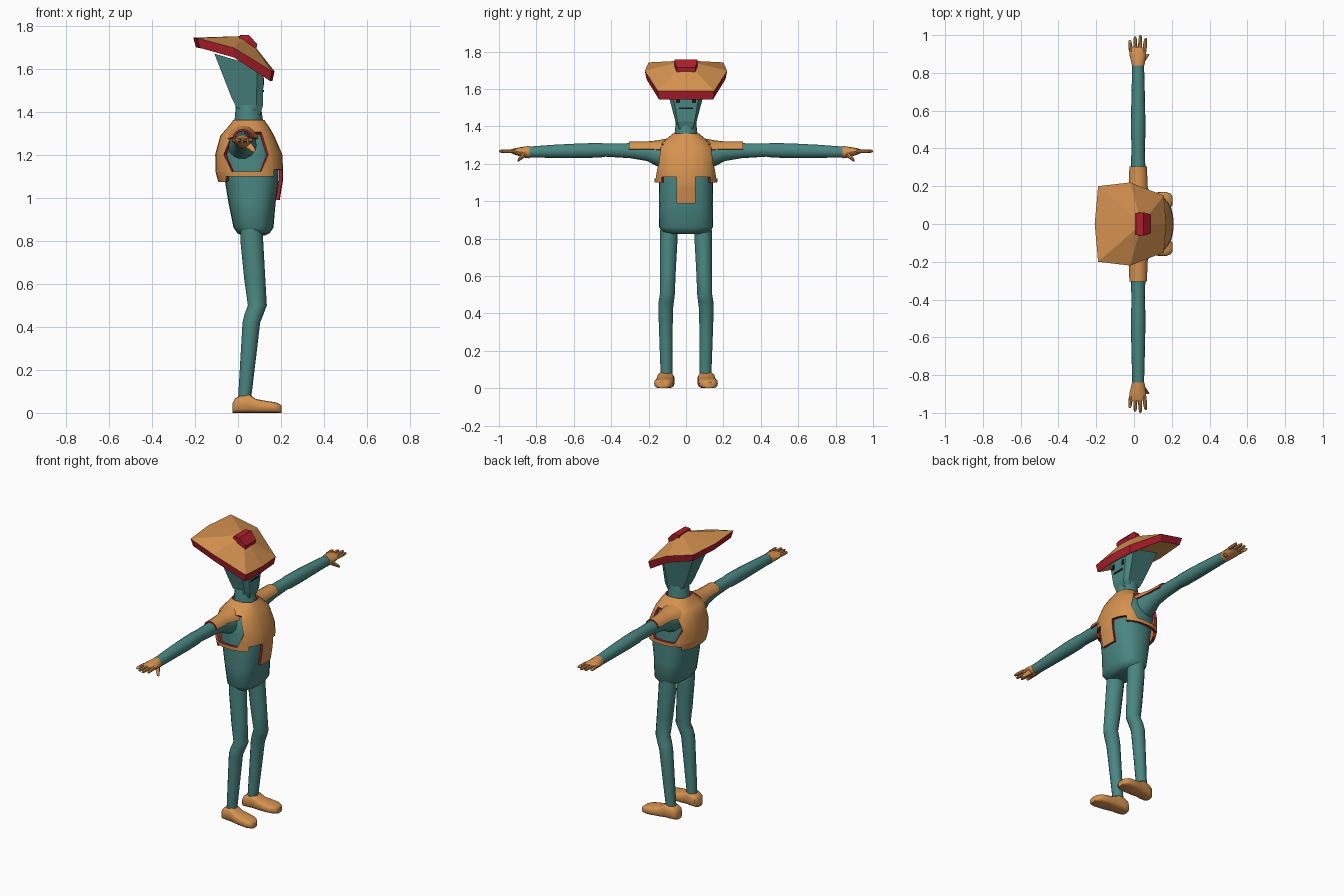
import bpy, bmesh, math
from mathutils import Vector

if "Cube" in bpy.data.objects:
    bpy.data.objects.remove(bpy.data.objects["Cube"])


def material(name, rgb):
    m = bpy.data.materials.new(name)
    m.diffuse_color = (*rgb, 1)
    m.use_nodes = True
    m.node_tree.nodes["Principled BSDF"].inputs["Base Color"].default_value = m.diffuse_color
    return m


TEAL = material("teal", (0.068, 0.24, 0.22))
ORANGE = material("orange", (0.67, 0.29, 0.08))
RED = material("red", (0.42, 0.013, 0.025))
BLACK = material("black", (0.008, 0.008, 0.01))


def finish(name, bm, mats, angle=40, shell=0):
    """Turn a bmesh into an object; shell gives it thickness with a red rim."""
    if not shell:
        bmesh.ops.recalc_face_normals(bm, faces=bm.faces)
    me = bpy.data.meshes.new(name)
    bm.to_mesh(me)
    bm.free()
    for m in mats:
        me.materials.append(m)
    ob = bpy.data.objects.new(name, me)
    bpy.context.collection.objects.link(ob)
    bpy.ops.object.select_all(action='DESELECT')
    ob.select_set(True)
    bpy.context.view_layer.objects.active = ob
    if shell:
        mod = ob.modifiers.new("thickness", 'SOLIDIFY')
        mod.thickness, mod.offset, mod.material_offset_rim = shell, 0, 1
        bpy.ops.object.modifier_apply(modifier=mod.name)
        fix = bmesh.new()
        fix.from_mesh(me)
        bmesh.ops.recalc_face_normals(fix, faces=fix.faces)
        fix.to_mesh(me)
        fix.free()
    if angle:
        bpy.ops.object.shade_smooth_by_angle(angle=math.radians(angle))
    return ob


def loft(rings, closed=True, caps=True):
    bm = bmesh.new()
    vs = [[bm.verts.new(p) for p in r] for r in rings]
    n = len(vs[0])
    for a, b in zip(vs, vs[1:]):
        for i in range(n if closed else n - 1):
            j = (i + 1) % n
            bm.faces.new((a[i], a[j], b[j], b[i]))
    if caps:
        bm.faces.new(vs[0])
        bm.faces.new(vs[-1])
    return bm


def ring(c, u, v, axis='z', n=14, p=2.0, arc=None):
    """Superellipse ring round c, square to the axis."""
    a0, a1 = arc or (0, 360)
    pts = []
    for i in range(n):
        t = math.radians(a0 + (a1 - a0) * i / (n - 1 if arc else n))
        co, si = math.cos(t), math.sin(t)
        a = u * math.copysign(abs(co) ** (2 / p), co)
        b = v * math.copysign(abs(si) ** (2 / p), si)
        d = {'z': (a, b, 0), 'y': (a, 0, b), 'x': (0, a, b)}[axis]
        pts.append(Vector(c) + Vector(d))
    return pts


# Torso
finish("torso", loft([ring((x, 0, z), u, v, n=24, p=2.5) for z, x, u, v in [
    (.825, .072, .055, .09), (.835, .072, .075, .125), (.862, .072, .093, .145),
    (.98, .065, .110, .143), (1.08, .064, .125, .145), (1.2, .05, .135, .143),
    (1.28, .045, .11, .13), (1.335, .05, .07, .07)]]), [TEAL])

# Vest: lofted shell, cut by planes for the armholes, hem and front flap
bm = loft([ring((x, 0, z), u, v, n=28, p=2.5) for z, x, u, v in [
    (.99, .068, .118, .15), (1.08, .058, .143, .158), (1.12, .053, .149, .16),
    (1.2, .05, .148, .158), (1.285, .043, .118, .145), (1.33, .05, .085, .095),
    (1.356, .05, .066, .064)]], caps=False)
HOLE = [(-.02, 1.30), (-.06, 1.2), (-.025, 1.122), (.105, 1.122), (.137, 1.2), (.105, 1.30)]
SIDES = list(zip(HOLE, HOLE[1:] + HOLE[:1]))
cuts = [((a[0], 0, a[1]), (b[1] - a[1], 0, a[0] - b[0])) for a, b in SIDES]
cuts += [((0, 0, z), (0, 0, 1)) for z in (1.075, 1.10, 1.13)]
cuts += [((0, y, 0), (0, 1, 0)) for y in (-.125, -.05, .05, .125)]
cuts += [((x, 0, 0), (1, 0, 0)) for x in (-.05, .06)]
for co, no in cuts:
    bmesh.ops.bisect_plane(bm, geom=bm.verts[:] + bm.edges[:] + bm.faces[:], dist=1e-5,
                           plane_co=co, plane_no=Vector(no).normalized())


def cut_away(f):
    x, y, z = f.calc_center_median()
    if abs(y) > .08 and all((b[0] - a[0]) * (z - a[1]) - (b[1] - a[1]) * (x - a[0]) > 0
                            for a, b in SIDES):
        return True
    if x > .06:
        hem = .98 if abs(y) < .05 else 1.13 if abs(y) < .125 else 1.10
    else:
        hem = 1.075 if x < -.05 else 1.10
    return z < hem


bmesh.ops.delete(bm, geom=[f for f in bm.faces if cut_away(f)], context='FACES')
bmesh.ops.remove_doubles(bm, verts=bm.verts, dist=.001)
finish("vest", bm, [ORANGE, RED], shell=.016)

# Neck
finish("neck", loft([ring((x, 0, z), u, u * .95) for x, z, u in [
    (.05, 1.31, .07), (.05, 1.36, .066), (.048, 1.43, .058)]]), [TEAL])


# Head: six-sided, wide at the top, each ring tilted forward
def head_ring(fx, fz, bx, bz, wf, ws, wb):
    mz = fz + (bz - fz) * .15
    mx = fx - .03
    return [(fx, -wf, fz), (fx, wf, fz), (mx, ws, mz), (bx, wb, bz), (bx, -wb, bz), (mx, -ws, mz)]


finish("head", loft([
    head_ring(.102, 1.385, -.008, 1.42, .035, .046, .04),
    head_ring(.115, 1.425, -.03, 1.465, .045, .058, .045),
    head_ring(.12, 1.60, -.11, 1.67, .075, .105, .075)]), [TEAL], angle=0)

# Face plates
for name, y, z, w, h in [("left_eye", .043, 1.54, .022, .032), ("right_eye", -.043, 1.54, .022, .032),
                         ("mouth", 0, 1.497, .076, .010)]:
    x = .1185 + (z - 1.54) * .03
    finish(name, loft([[(x + d, y + a * w / 2, z + b * h / 2) for a, b in
                        ((-1, -1), (1, -1), (1, 1), (-1, 1))] for d in (-.003, .003)]), [BLACK], angle=0)

# Hat: faceted top, red edge band, hollow underside
half = [(.158, .15, 1.588), (-.02, .22, 1.697), (-.19, .2, 1.742)]
rim = [(.17, 0, 1.588)] + half + [(-.208, 0, 1.744)] + [(x, -y, z) for x, y, z in reversed(half)]
low = [(x * .94, y * .96, z - .045) for x, y, z in rim]
bm = loft([rim, low], caps=False)
for f in bm.faces:
    f.material_index = 1
bm.verts.ensure_lookup_table()
for start, tip in ((0, (.04, 0, 1.752)), (len(rim), (0, 0, 1.66))):
    t = bm.verts.new(tip)
    bm.verts.ensure_lookup_table()
    for i in range(len(rim)):
        bm.faces.new((bm.verts[start + i], bm.verts[start + (i + 1) % len(rim)], t))
finish("hat", bm, [ORANGE, RED], angle=0)

# Red badge on the hat's brow
front = [(.01, 1.757, .058), (.05, 1.757, .062), (.09, 1.714, .05)]
finish("hat_badge", loft([[(x, -w, z), (x, w, z), (x - .01, w, z - .045), (x - .01, -w, z - .045)]
                          for x, z, w in front]), [RED], angle=0)

for side, s in (("left", 1), ("right", -1)):
    # Arm
    finish(side + "_arm", loft([ring((.022, s * y, z), u, v, 'y') for y, z, u, v in [
        (.10, 1.235, .07, .07), (.16, 1.25, .058, .062), (.21, 1.264, .045, .05), (.30, 1.27, .038, .041),
        (.43, 1.273, .035, .036), (.46, 1.272, .038, .04), (.56, 1.27, .038, .04),
        (.70, 1.267, .035, .036), (.85, 1.262, .031, .03)]]), [TEAL])

    # Sleeve: half shell over the top of the arm
    finish(side + "_sleeve", loft([ring((.022, s * y, z), u, v, 'y', n=9, arc=(8, 172))
                                   for y, z, u, v in [(.10, 1.26, .075, .07), (.155, 1.268, .056, .052),
                                                      (.20, 1.272, .046, .043), (.305, 1.272, .042, .042)]],
                                  closed=False, caps=False), [ORANGE, RED], shell=.01)

    # Hand
    finish(side + "_palm", loft([ring((x, s * y, z), u, v, 'y', n=12) for y, x, z, u, v in [
        (.838, .022, 1.262, .033, .033), (.855, .022, 1.262, .036, .031), (.89, .02, 1.264, .043, .024),
        (.92, .018, 1.266, .044, .016), (.935, .018, 1.267, .040, .010)]]), [ORANGE])
    for i, tip in enumerate((.975, .993, 1.0, .985)):
        x0, x1 = -.016 + .0235 * i, -.022 + .028 * i
        finish(side + "_finger", loft([ring((x0 + (x1 - x0) * t, s * (.91 + (tip - .91) * t), 1.267), r, r, 'y', n=8)
                                       for t, r in ((0, .011), (.6, .010), (.9, .008), (1, .004))]), [ORANGE])
    finish(side + "_thumb", loft([ring((.04 + .035 * t, s * (.86 + .04 * t), 1.253 - .035 * t), r, r, 'y', n=8)
                                  for t, r in ((0, .018), (.5, .014), (.9, .010), (1, .005))]), [ORANGE])

    # Leg with a bent knee
    finish(side + "_leg", loft([ring((x, s * y, z), u, v) for z, x, y, u, v in [
        (.88, .062, .09, .052, .048), (.80, .064, .092, .053, .048), (.62, .078, .097, .049, .043),
        (.50, .090, .100, .044, .041), (.46, .075, .106, .044, .042), (.42, .062, .109, .041, .040),
        (.25, .047, .107, .036, .036), (.06, .030, .104, .030, .032)]]), [TEAL])

    # Foot, toes turned slightly out
    finish(side + "_foot", loft([ring((x, s * (.105 + .09 * x), h / 2), v, h / 2, 'x', n=16, p=3.2)
                                 for x, h, v in [(-.025, .045, .028), (-.015, .066, .040), (.01, .080, .045),
                                                 (.05, .087, .045), (.085, .064, .048), (.13, .056, .052),
                                                 (.17, .05, .050), (.193, .042, .038), (.203, .032, .024)]]),
           [ORANGE])
